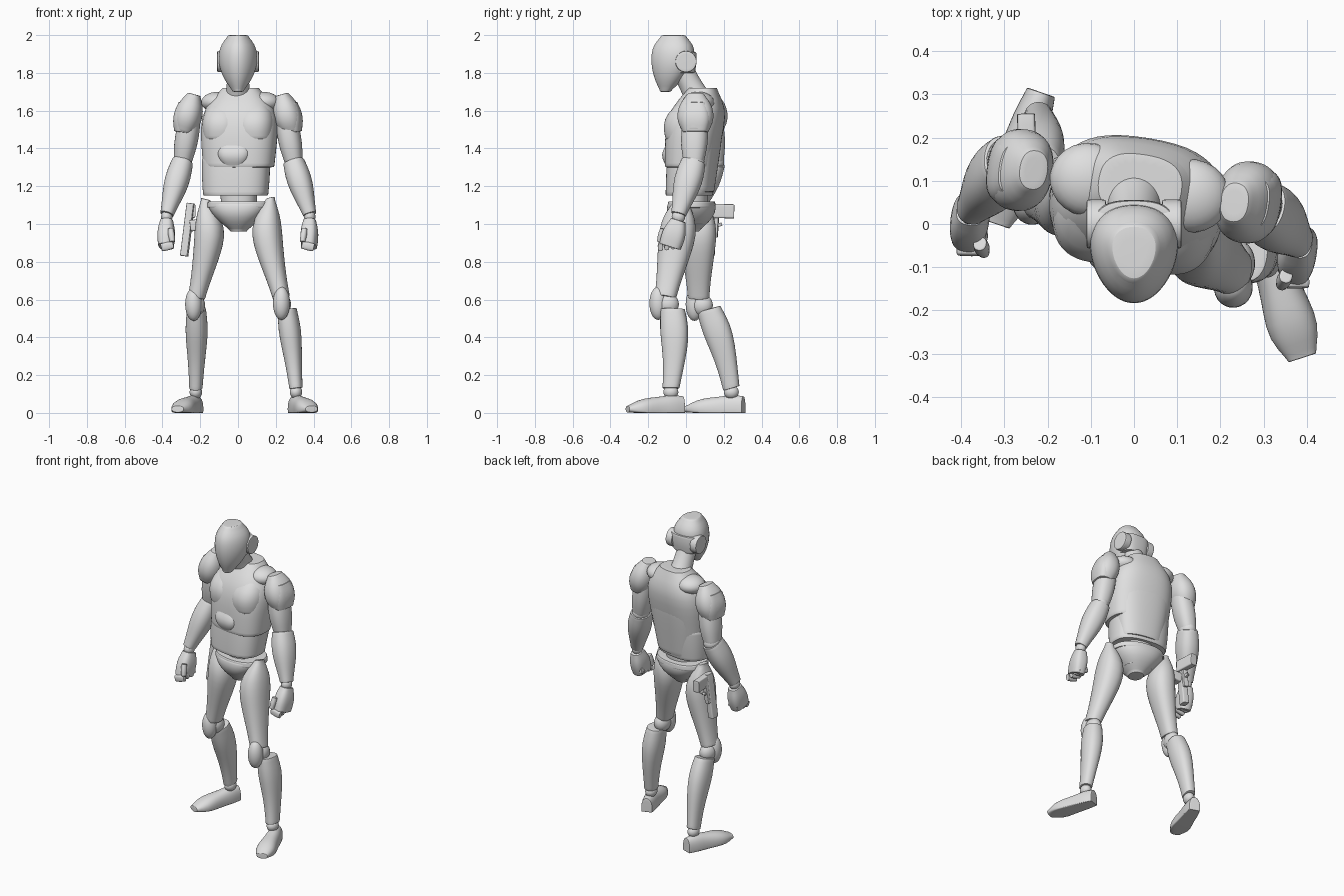
import bpy, bmesh, math
from mathutils import Vector, Matrix

default_cube = bpy.data.objects.get("Cube")
if default_cube:
    bpy.data.objects.remove(default_cube, do_unlink=True)

grey = bpy.data.materials.new("light grey armour")
grey.use_nodes = True
tone = (0.74, 0.74, 0.74, 1)
grey.diffuse_color = tone
grey.node_tree.nodes["Principled BSDF"].inputs["Base Color"].default_value = tone

TWIST = Matrix.Rotation(math.radians(-9), 3, "Z")
UP = Vector((0, 0, 1))
BACK = Vector((0, 1, 0))
BODY_BACK = TWIST @ BACK


def finish(bm, name, subdivide):
    bmesh.ops.recalc_face_normals(bm, faces=bm.faces)
    mesh = bpy.data.meshes.new(name)
    bm.to_mesh(mesh)
    bm.free()
    mesh.materials.append(grey)
    obj = bpy.data.objects.new(name, mesh)
    bpy.context.collection.objects.link(obj)
    if subdivide:
        obj.modifiers.new("soften", "SUBSURF").levels = 1
    bpy.ops.object.select_all(action="DESELECT")
    obj.select_set(True)
    bpy.context.view_layer.objects.active = obj
    bpy.ops.object.shade_smooth_by_angle(angle=math.radians(42))


def signed_power(value, exponent):
    return math.copysign(abs(value) ** exponent, value)


def loft(name, start, end, widths, ratio, out=1, depth=BODY_BACK, power=2.3, level=False,
         bow=0, flare=0, taper=0, floor=-1, rim=0.85, sides=24):
    """Skin evenly spaced rings of the given half widths; ratio is depth over width at both ends.
    bow arches the line backward, flare swings its start outward, rim rounds the end caps."""
    start, end = Vector(start), Vector(end)
    run = end - start
    axis = UP if level else run.normalized()
    deep = (depth - axis * depth.dot(axis)).normalized()
    side = axis.cross(deep)
    if side.x * out < 0:
        side = -side
    last = len(widths) - 1
    lip = 0.008 / run.length
    stations = [(i / last, w) for i, w in enumerate(widths)]
    first, final = stations[0][1], stations[-1][1]
    stations = ([(0, first * rim), (0, first), (lip, first)] + stations[1:-1]
                + [(1 - lip, final), (1, final), (1, final * rim)])
    bm = bmesh.new()
    rings = []
    for t, wide in stations:
        thick = wide * (ratio[0] + (ratio[1] - ratio[0]) * t)
        centre = start + run * t + side * flare * (1 - t) ** 5 + deep * bow * math.sin(math.pi * t)
        ring = []
        for i in range(sides):
            angle = math.tau * i / sides
            u = signed_power(math.cos(angle), 2 / power)
            v = signed_power(math.sin(angle), 2 / power)
            p = centre + side * u * wide * (1 + taper * v) + deep * v * thick
            p.z = max(p.z, floor)
            ring.append(bm.verts.new(p))
        rings.append(ring)
    for lower, upper in zip(rings, rings[1:]):
        for i in range(sides):
            j = (i + 1) % sides
            bm.faces.new((lower[i], lower[j], upper[j], upper[i]))
    bm.faces.new(rings[0])
    bm.faces.new(rings[-1])
    finish(bm, name, True)


def ball(name, centre, radii):
    bm = bmesh.new()
    bmesh.ops.create_uvsphere(bm, u_segments=24, v_segments=14, radius=1)
    scale = Matrix.Diagonal(Vector(radii))
    for v in bm.verts:
        v.co = Vector(centre) + TWIST @ (scale @ v.co)
    finish(bm, name, False)


def shell(name, low, high, widths, ratio, x=0, **options):
    """Level torso loft between two (y, z) points in the twisted body frame."""
    loft(name, TWIST @ Vector((x, *low)), TWIST @ Vector((x, *high)), widths, ratio, level=True, **options)


# Head, rear helmet band, ear discs and neck
loft("head", (0, -.11, 1.7), (0, -.066, 2), [.03, .063, .088, .101, .102, .09, .054], (1, 1.22),
     depth=BACK, power=2.1, level=True, bow=.015, taper=.2, rim=.5)
loft("helmet_rear_band", (0, -.02, 1.8), (0, -.02, 1.91), [.085, .099, .098], (.8, .77),
     depth=BACK, power=2.8, level=True)
for s, label in ((1, "left"), (-1, "right")):
    loft(label + "_ear_disc", (s * .065, 0, 1.86), (s * .11, 0, 1.86), [.057, .057], (1, 1),
         depth=UP, power=2)
loft("neck", (0, .085, 1.62), (0, -.02, 1.82), [.08, .065, .058, .06], (1, 1), power=2)

# Torso shells
shell("chest", (.025, 1.3), (.09, 1.72), [.19, .2, .208, .195, .1], (.7, .75), bow=-.01, power=2.6)
shell("back_plate", (.06, 1.17), (.115, 1.68), [.14, .16, .177, .185, .11], (.62, .52), bow=-.005, power=2.5)
shell("abdomen", (.015, 1.15), (.03, 1.35), [.174, .182, .182], (.7, .7), x=-.015, power=2.6)
shell("waist_core", (.03, 1), (.03, 1.2), [.09, .1], (.9, .9))
shell("belly_plate", (-.04, 1.3), (-.035, 1.43), [.06, .09, .1, .08], (1.1, .8), x=-.01, power=3)
shell("collar", (.066, 1.66), (.09, 1.715), [.128, .1], (.74, .74))
for s, label in ((1, "left"), (-1, "right")):
    shell(label + "_pectoral_plate", (.01, 1.45), (.06, 1.66), [.096, .107, .1, .055], (1.1, 1.15),
          x=s * .088, bow=-.02)
    ball(label + "_collar_muscle", TWIST @ Vector((s * .12, .085, 1.645)), (.09, .085, .055))

# Pelvis and belt
shell("pelvis", (.02, .96), (.03, 1.11), [.045, .1, .15, .168], (1.15, .73))
shell("belt", (.03, 1.085), (.03, 1.12), [.17, .167], (.74, .74))

# Half widths shared by both sides
THIGH = [.025, .072, .082, .073, .062, .051, .045]
SHIN = [.05, .061, .052, .041, .035]
FOOT = [.035, .046, .047, .056, .062, .035]
UPPER_ARM = [.054, .062, .062, .048]
FOREARM = [.057, .067, .063, .048, .036]
PAD = [.036, .063, .075, .073, .054]
PAD_PLATE = [.046, .062, .063, .05]
PALM = [.034, .045, .046, .04]

# Joint positions for each side
POSE = {
    "left": dict(sign=1, hip=(.1, -.01, 1.115), thigh_end=(.23, -.11, .61), knee=(.235, -.095, .575),
                 pad=(.23, -.147, .58), shin=(.26, -.07, .55), ankle=(.307, -.08, .13),
                 heel=(.295, -.015, .02), toe=(.39, -.31, .02),
                 shoulder=(.25, .05, 1.58), elbow=(.295, .04, 1.33), wrist=(.38, -.04, 1.05),
                 hand=(.377, -.085, .93)),
    "right": dict(sign=-1, hip=(-.1, .06, 1.115), thigh_end=(-.22, .067, .61), knee=(-.22, .085, .57),
                  pad=(-.235, .045, .575), shin=(-.22, .12, .55), ankle=(-.223, .24, .13),
                  heel=(-.215, .305, .02), toe=(-.32, 0, .02),
                  shoulder=(-.25, .125, 1.58), elbow=(-.293, .145, 1.33), wrist=(-.377, .035, 1.05),
                  hand=(-.382, -.01, .93)),
}

for label, joints in POSE.items():
    s = joints.pop("sign")
    at = {part: Vector(point) for part, point in joints.items()}

    # Leg
    loft(label + "_thigh", at["hip"], at["thigh_end"], THIGH, (1.2, 1.28), out=s, flare=.075)
    ball(label + "_knee_joint", at["knee"], (.045, .058, .058))
    ball(label + "_knee_pad", at["pad"], (.045, .047, .088))
    loft(label + "_shin", at["shin"], at["ankle"], SHIN, (1.3, 1.3), out=s, bow=.016)
    ball(label + "_ankle_joint", at["ankle"] - UP * .02, (.033, .04, .036))
    loft(label + "_foot", at["heel"], at["toe"], FOOT, (2, .5), out=s, depth=UP, floor=0)

    # Arm
    shoulder, elbow, wrist, hand = at["shoulder"], at["elbow"], at["wrist"], at["hand"]
    outward = Vector((s, 0, 0))
    loft(label + "_upper_arm", shoulder, elbow, UPPER_ARM, (1.16, 1.16), out=s)
    ball(label + "_elbow_joint", elbow, (.05, .058, .05))
    loft(label + "_forearm", elbow, wrist, FOREARM, (1.15, 1.12), out=s)
    ball(label + "_wrist_joint", wrist - UP * .012, (.03, .036, .036))
    pad_base = shoulder + outward * .038 - UP * .095
    loft(label + "_shoulder_pad", shoulder - outward * .018 + UP * .107, pad_base,
         PAD, (1.35, 1.28), out=s, rim=.6)
    loft(label + "_shoulder_outer_plate", shoulder + outward * .018 + UP * .06, pad_base,
         PAD_PLATE, (1.35, 1.35), out=s, power=2.8)

    # Fist
    loft(label + "_palm", wrist - UP * .03, hand - UP * .05, PALM, (1.2, 1.5), out=s, power=2.8)
    for i in range(4):
        knuckle = hand + outward * .025 + BACK * (i * .033 - .05) - UP * (.055 - i * .005)
        loft(label + "_finger_" + str(i + 1), knuckle, knuckle - outward * .065 + UP * .015,
             [.014, .016, .013], (1.5, 1.5), depth=UP, power=3, sides=12)
    thumb = hand - outward * .025 - BACK * .035 + UP * .045
    loft(label + "_thumb", thumb, thumb - outward * .01 - BACK * .02 - UP * .07,
         [.016, .019, .014], (1.1, 1.1), sides=12)

# Holstered sidearm on the right hip
for part, start, end, wide, ratio, depth in (
    ("sidearm_slide", (-.25, .13, 1.11), (-.285, .125, .83), .02, 1.3, BODY_BACK),
    ("sidearm_frame", (-.25, .16, 1.09), (-.27, .15, .93), .016, 1.1, BODY_BACK),
    ("sidearm_grip", (-.246, .12, 1.07), (-.25, .255, 1.067), .021, 1.8, UP),
    ("sidearm_guard", (-.258, .16, .99), (-.26, .19, 1), .009, 1, UP),
    ("holster_mount", (-.18, .11, 1), (-.25, .12, .99), .03, 1, UP),
):
    loft(part, start, end, [wide, wide], (ratio, ratio), depth=depth, power=7)
